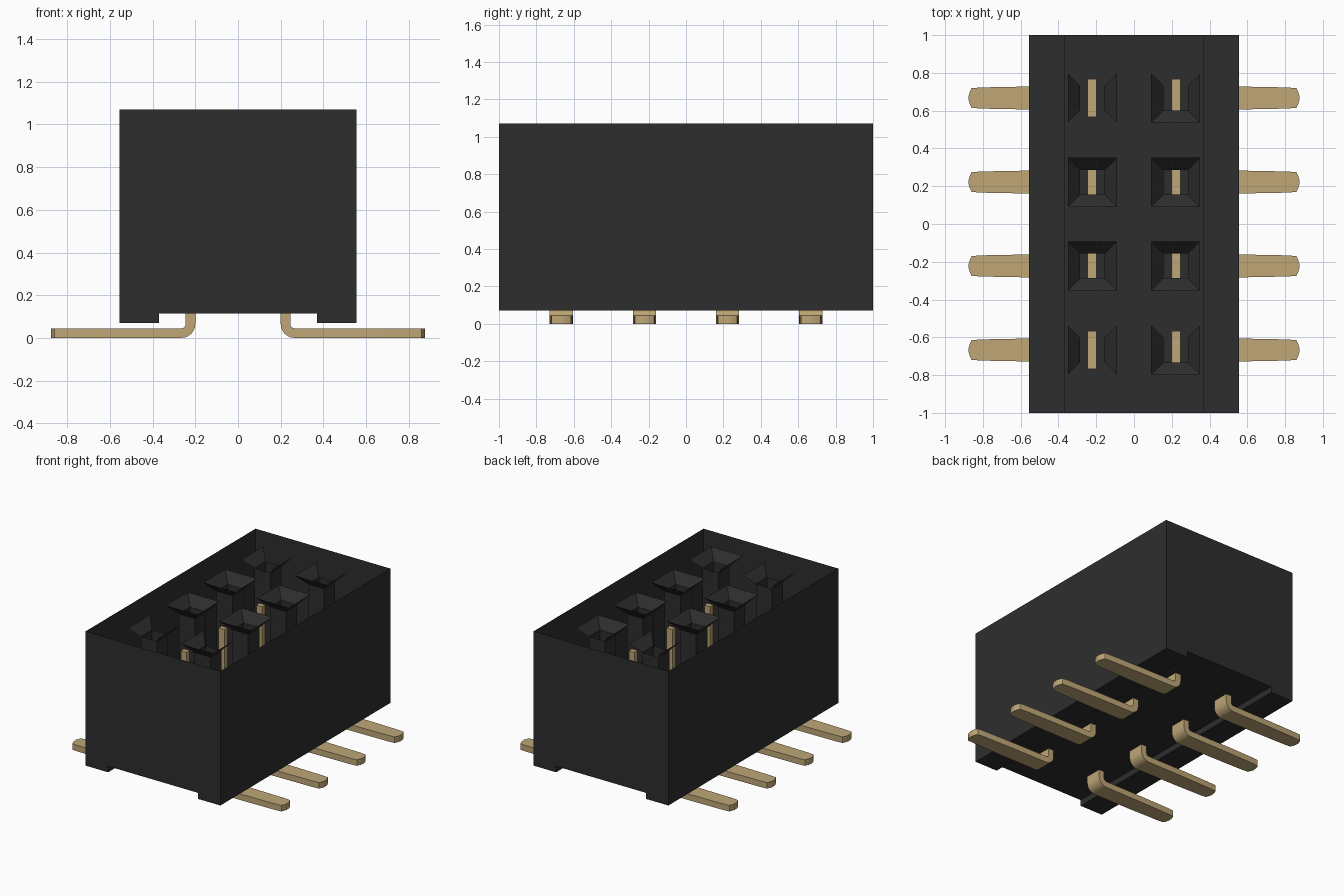
import bpy, bmesh, math
from mathutils import Matrix

if "Cube" in bpy.data.objects:
    bpy.data.objects.remove(bpy.data.objects["Cube"], do_unlink=True)


def make_material(name, colour):
    mat = bpy.data.materials.new(name)
    mat.use_nodes = True
    mat.diffuse_color = (*colour, 1)
    bsdf = next(n for n in mat.node_tree.nodes if n.type == 'BSDF_PRINCIPLED')
    bsdf.inputs["Base Color"].default_value = (*colour, 1)
    return mat


BLACK = make_material("black plastic", (0.027, 0.027, 0.027))
GOLD = make_material("gold metal", (0.52, 0.385, 0.185))


def make_object(name, bm, mat):
    bmesh.ops.recalc_face_normals(bm, faces=bm.faces)
    mesh = bpy.data.meshes.new(name)
    bm.to_mesh(mesh)
    bm.free()
    mesh.materials.append(mat)
    obj = bpy.data.objects.new(name, mesh)
    bpy.context.collection.objects.link(obj)
    return obj


ROWS = [-0.667, -0.222, 0.222, 0.667]
COLUMN = 0.22
TOP, FLOOR = 1.07, 0.115

# Housing: open-topped thin shell with a raised channel under the floor
profile = [(-0.555, TOP), (-0.555, 0.07), (-0.37, 0.07), (-0.37, FLOOR),
           (0.37, FLOOR), (0.37, 0.07), (0.555, 0.07), (0.555, TOP)]
bm = bmesh.new()
front = [bm.verts.new((x, -1, z)) for x, z in profile]
back = [bm.verts.new((x, 1, z)) for x, z in profile]
for i in range(len(profile) - 1):
    bm.faces.new((front[i], front[i + 1], back[i + 1], back[i]))
for end in (front, back):
    bm.faces.new((end[0], end[1], end[2], end[3], end[4], end[5], end[6], end[7]))
make_object("housing", bm, BLACK)


# Sockets: square funnel leading into a square tube
def socket(name, x, y, open_sides):
    bm = bmesh.new()
    rings = []
    for half, z in ((0.13, TOP), (0.065, TOP - 0.07), (0.065, FLOOR)):
        rings.append([bm.verts.new((x + half * sx, y + half * sy, z))
                      for sx, sy in ((-1, -1), (1, -1), (1, 1), (-1, 1))])
    for level in range(2):
        for i in range(4):
            if level == 0 and i in open_sides:
                continue
            j = (i + 1) % 4
            bm.faces.new((rings[level][i], rings[level][j],
                          rings[level + 1][j], rings[level + 1][i]))
    make_object(name, bm, BLACK)


# Pins: bent strip with a flat foot and a rounded tip
def pin(name, y, turn):
    stations = [((0.20, 0.30), (0.245, 0.30), 0.0625)]
    for i in range(7):
        a = math.pi + math.pi / 2 * i / 6
        c, s = math.cos(a), math.sin(a)
        stations.append(((0.265 + 0.065 * c, 0.065 + 0.065 * s),
                         (0.265 + 0.02 * c, 0.065 + 0.02 * s), 0.0625))
    for x, half in ((0.55, 0.061), (0.81, 0.056), (0.86, 0.052),
                    (0.87, 0.03), (0.875, 0.012)):
        stations.append(((x, 0), (x, 0.045), half))
    bm = bmesh.new()
    loops = []
    for outer, inner, half in stations:
        loops.append([bm.verts.new((p[0], side * half, p[1]))
                      for p, side in ((outer, -1), (outer, 1), (inner, 1), (inner, -1))])
    for a, b in zip(loops, loops[1:]):
        for i in range(4):
            j = (i + 1) % 4
            bm.faces.new((a[i], a[j], b[j], b[i]))
    bm.faces.new(loops[0])
    bm.faces.new(loops[-1])
    # Upright contact blade inside the housing
    blade = bmesh.ops.create_cube(bm, size=1)["verts"]
    bmesh.ops.scale(bm, vec=(0.048, 0.2, 0.62), verts=blade)
    bmesh.ops.translate(bm, vec=(0.222, 0, 0.44), verts=blade)
    bmesh.ops.transform(bm, verts=bm.verts,
                        matrix=Matrix.Translation((0, y, 0)) @ Matrix.Rotation(turn, 4, 'Z'))
    obj = make_object(name, bm, GOLD)
    bpy.ops.object.select_all(action='DESELECT')
    obj.select_set(True)
    bpy.context.view_layer.objects.active = obj
    bpy.ops.object.shade_smooth_by_angle(angle=math.radians(30))


for n, y in enumerate(ROWS, 1):
    end_row = n in (1, 4)
    socket(f"left_socket_{n}", COLUMN, y, (2,) if end_row else ())
    socket(f"right_socket_{n}", -COLUMN, y, (0, 2) if end_row else ())
    pin(f"left_pin_{n}", y, 0)
    pin(f"right_pin_{n}", y, math.pi)
